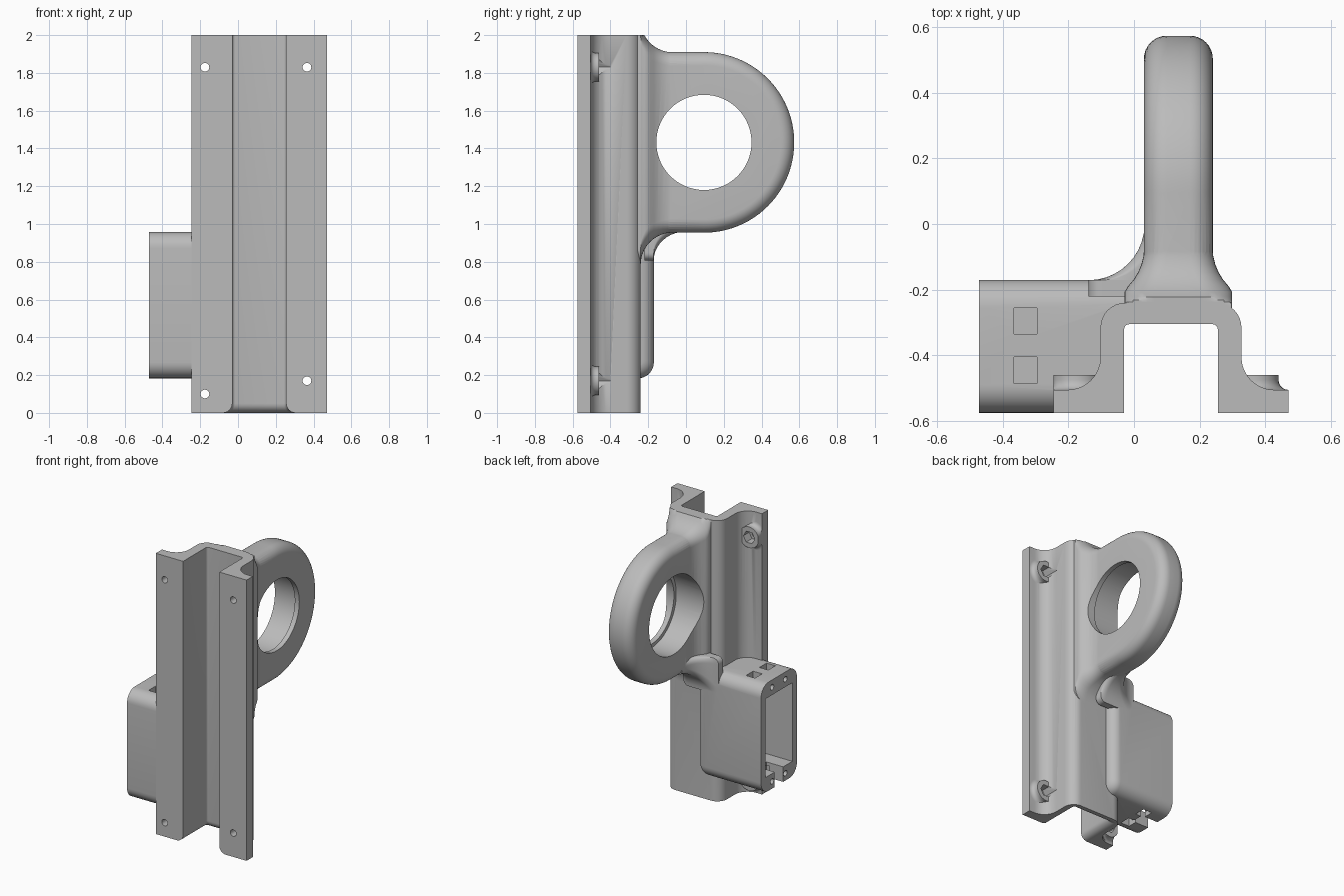
import bpy, bmesh, math
from math import sin, cos, pi

old = bpy.data.objects.get("Cube")
if old:
    bpy.data.objects.remove(old, do_unlink=True)

grey = bpy.data.materials.new("plain_grey")
grey.use_nodes = True
grey.diffuse_color = (0.5, 0.5, 0.5, 1)
grey.node_tree.nodes["Principled BSDF"].inputs["Base Color"].default_value = (0.5, 0.5, 0.5, 1)

MID = 0.1125          # symmetry plane of the channel
FRONT, TOP = -0.575, 2.0


def loft(name, rings):
    """Closed solid through rings that share one point count."""
    bm = bmesh.new()
    loops = [[bm.verts.new(p) for p in ring] for ring in rings]
    for a, b in zip(loops, loops[1:]):
        for i in range(len(a)):
            j = (i + 1) % len(a)
            bm.faces.new((a[i], a[j], b[j], b[i]))
    bm.faces.new(loops[0][::-1])
    bm.faces.new(loops[-1])
    bmesh.ops.recalc_face_normals(bm, faces=bm.faces)
    mesh = bpy.data.meshes.new(name)
    bm.to_mesh(mesh)
    bm.free()
    mesh.materials.append(grey)
    obj = bpy.data.objects.new(name, mesh)
    bpy.context.collection.objects.link(obj)
    return obj


def arc(cu, cv, r, a0, a1, n=8):
    """Points of an arc, angles in degrees."""
    angles = [math.radians(a0 + (a1 - a0) * i / n) for i in range(n + 1)]
    return [(cu + r * cos(a), cv + r * sin(a)) for a in angles]


def round_rect(u0, u1, v0, v1, r):
    return (arc(u1 - r, v1 - r, r, 0, 90) + arc(u0 + r, v1 - r, r, 90, 180)
            + arc(u0 + r, v0 + r, r, 180, 270) + arc(u1 - r, v0 + r, r, 270, 360))


def box(name, x0, x1, y0, y1, z0, z1):
    base = [(x0, y0), (x1, y0), (x1, y1), (x0, y1)]
    return loft(name, [[(x, y, z) for x, y in base] for z in (z0, z1)])


def rod(name, axis, centre, r, start, end, n=24):
    """Prism along x or y; centre is given in the other two axes."""
    pts = [(centre[0] + r * cos(2 * pi * i / n), centre[1] + r * sin(2 * pi * i / n)) for i in range(n)]
    place = (lambda t, p: (t, p[0], p[1])) if axis == "x" else (lambda t, p: (p[0], t, p[1]))
    return loft(name, [[place(t, p) for p in pts] for t in (start, end)])


def boolean(body, other, operation):
    other.hide_render = True
    mod = body.modifiers.new("join", "BOOLEAN")
    mod.operation, mod.solver, mod.object = operation, "EXACT", other
    bpy.context.view_layer.objects.active = body
    bpy.ops.object.modifier_apply(modifier=mod.name)
    bpy.data.objects.remove(other, do_unlink=True)


def quarter(r, n=8):
    """(distance, offset) pairs of a quarter round, for rims and hollow fillets."""
    return [(r * (1 - cos(a)), r * (1 - sin(a))) for a in (pi / 2 * i / n for i in range(n + 1))]


# Hat-shaped channel
half = [(0.47, FRONT), (0.47, -0.505)]
half += arc(0.427, -0.405, 0.1, 270, 180)
half += arc(0.252, -0.315, 0.075, 0, 90)
outline = half + [(2 * MID - x, y) for x, y in reversed(half)]
body = loft("bracket_body", [[(x, y, z) for x, y in outline] for z in (0, TOP)])

# Ring plate with rounded rim
RY, RZ, RR = 0.095, 1.432, 0.478
stations = [(0.03 + t, d) for t, d in quarter(0.07)]
stations += [(0.24 - t, d) for t, d in reversed(quarter(0.07))]
rings = []
for x, d in stations:
    pts = arc(RY, RZ, RR - d, -90, 90, 48) + [(-0.27, RZ + RR - d), (-0.27, RZ - RR + d)]
    rings.append([(x, y, z) for y, z in pts])
boolean(body, loft("ring_plate", rings), "UNION")

# Hollow flare where the plate meets the channel
rings = []
for t, d in [(-0.03, 0.17)] + quarter(0.17, 10):
    side = min(d, 0.06)
    pts = round_rect(0.031 - side, 0.239 + side, RZ - RR + 0.001 - d, RZ + RR - 0.001 + d, 0.07 + side * 0.3)
    rings.append([(x, -0.24 + t, min(z, TOP)) for x, z in pts])
boolean(body, loft("plate_flare", rings), "UNION")

# Side housing with rounded edges
Y0, Y1, Z0, Z1 = FRONT, -0.17, 0.183, 0.957
rings = []
for x, d in [(-0.472, 0)] + [(0.04 - t, d) for t, d in reversed(quarter(0.07))]:
    pts = round_rect(Y0 + d, Y1 - d, Z0 + d, Z1 - d, 0.085 - d * 0.8)
    rings.append([(x, y, z) for y, z in pts])
boolean(body, loft("side_housing", rings), "UNION")

# Blend from the housing to the plate
rings = []
for t, d in [(-0.05, 0.17)] + quarter(0.17, 10):
    pts = round_rect(0.032 - d, 0.14, 0.96 - d * 0.9, 1.06, 0.04)
    rings.append([(x, -0.171 + t, z) for x, z in pts])
boolean(body, loft("housing_blend", rings), "UNION")

# Flared screw bosses on the flanges
screws = [(-0.175, 1.83), (0.365, 1.83), (-0.175, 0.1), (0.365, 0.17)]
for sx, sz in screws:
    rings = []
    for t, d in [(-0.03, 0.03)] + quarter(0.03, 5) + [(0.045, 0)]:
        pts = arc(sx, sz, 0.075 + d, 0, 348.75, 31)
        rings.append([(max(-0.245, min(0.47, x)), -0.505 + t, max(0, z)) for x, z in pts])
    boolean(body, loft("screw_boss", rings), "UNION")

# Channel hollow, with a rounded lower mouth
rings = []
for z, d in [(-0.05, 0.05)] + quarter(0.05, 6) + [(TOP + 0.1, 0)]:
    pts = arc(0.24 + d, -0.32 + d, 0.015, 0, 90, 4) + arc(-0.015 - d, -0.32 + d, 0.015, 90, 180, 4)
    pts += [(-0.03 - d, -0.7), (0.255 + d, -0.7)]
    rings.append([(x, y, z) for x, y in pts])
boolean(body, loft("channel_hollow", rings), "DIFFERENCE")

# Stepped bore through the ring
boolean(body, rod("ring_bore", "x", (RY, RZ), 0.252, -0.6, 0.6, 64), "DIFFERENCE")
boolean(body, rod("ring_counterbore", "x", (RY, RZ), 0.278, -0.6, 0.205, 64), "DIFFERENCE")

# Screw holes and hexagonal recesses
for sx, sz in screws:
    boolean(body, rod("screw_hole", "y", (sx, sz), 0.023, -0.7, -0.4), "DIFFERENCE")
    boolean(body, rod("nut_recess", "y", (sx, sz), 0.045, -0.525, -0.4, 6), "DIFFERENCE")

# Housing cavity and cable notch
boolean(body, box("cavity", -0.6, -0.13, -0.523, -0.222, 0.29, 0.85), "DIFFERENCE")
boolean(body, box("cable_notch", -0.6, -0.34, -0.42, -0.325, 0.1, 0.35), "DIFFERENCE")

# Housing nut slots and corner screw holes
for y in (-0.295, -0.445):
    for z, z0, z1 in ((0.905, 0.875, 1.0), (0.235, 0.1, 0.265)):
        boolean(body, box("nut_slot", -0.365, -0.295, y - 0.04, y + 0.04, z0, z1), "DIFFERENCE")
        boolean(body, rod("corner_hole", "x", (y, z), 0.02, -0.6, -0.25, 16), "DIFFERENCE")

bpy.ops.object.select_all(action="DESELECT")
body.select_set(True)
bpy.context.view_layer.objects.active = body
bpy.ops.object.shade_smooth_by_angle(angle=math.radians(32))
